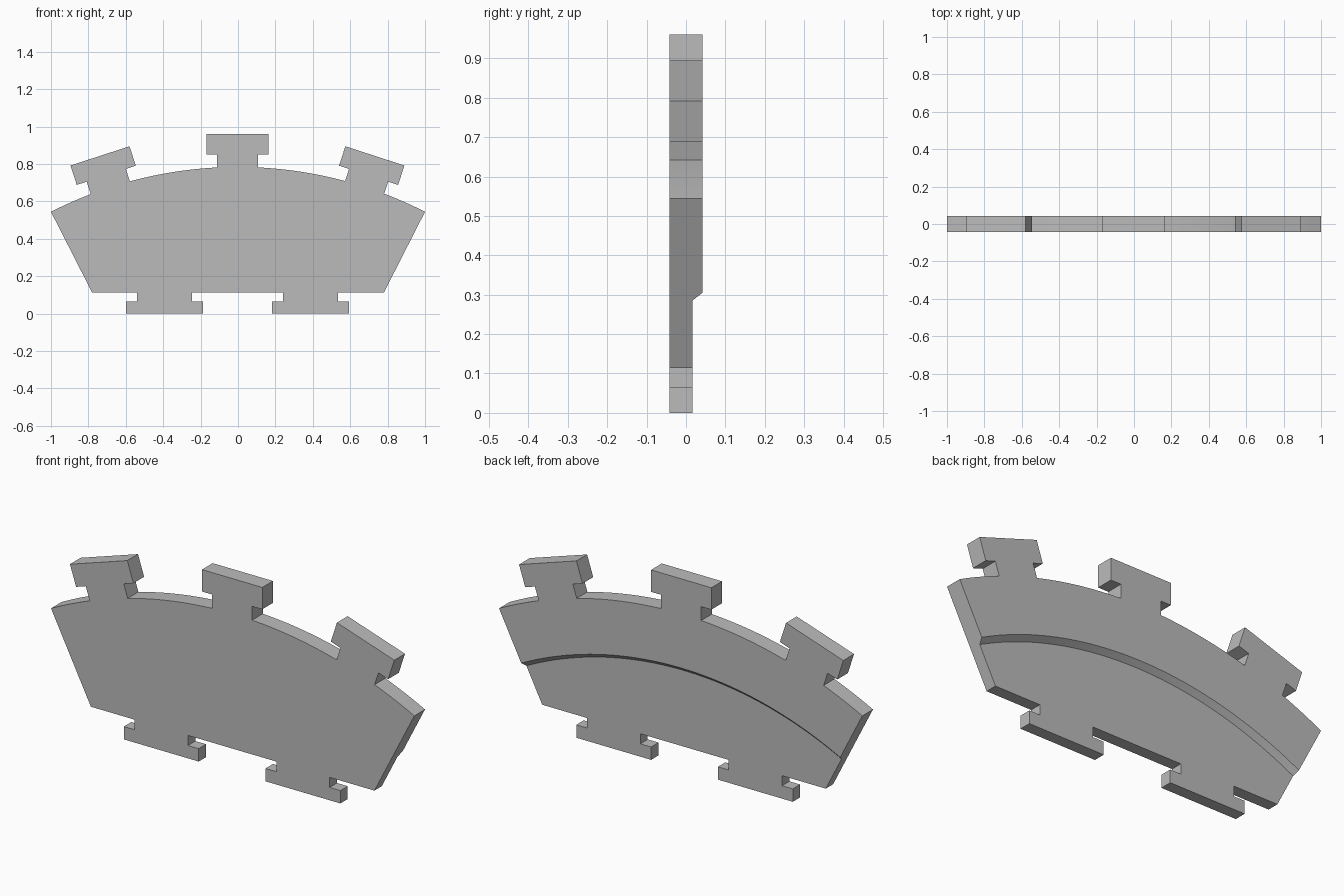
import bpy, bmesh
from math import radians, sin, cos, asin, sqrt, degrees
from mathutils import Matrix, Vector

cube = bpy.data.objects.get("Cube")
if cube:
    bpy.data.objects.remove(cube, do_unlink=True)

AXIS_Z = -1.418            # centre shared by all the arcs
RADIUS = 1 / sin(radians(27))
HALF = 0.042               # half of the plate thickness
BASE = 0.114               # straight lower edge
STEP_Y, STEP_R, STEP_RISE = 0.016, 1.911, 0.023
SHIFT = -0.003             # tabs sit slightly off centre
NECK, HEAD = 0.11, 0.166   # half widths of the upper tabs


def on_arc(angle):
    a = radians(angle)
    return (RADIUS * sin(a), AXIS_Z + RADIUS * cos(a))


def arc(start, end, steps=16):
    return [on_arc(start + (end - start) * i / steps) for i in range(steps + 1)]


def upper_tab(angle):
    """T-shaped tab pointing away from the arc centre."""
    low, high = 0.851 - AXIS_Z, 0.96 - AXIS_Z
    half = [(NECK, low), (HEAD, low), (HEAD, high)]
    local = [(-x, r) for x, r in half] + [(x, r) for x, r in reversed(half)]
    c, s = cos(radians(angle)), sin(radians(angle))
    return [(x * c + r * s + SHIFT, AXIS_Z + r * c - x * s) for x, r in local]


def lower_tab(centre):
    """Inverted T-shaped foot, listed from right to left."""
    half = [(0.147, BASE), (0.147, 0.064), (0.206, 0.064), (0.206, 0)]
    pts = half + [(-x, z) for x, z in reversed(half)]
    return [(centre + x + SHIFT, z) for x, z in pts]


# Outline: arched top with three tabs, radial ends, two feet
neck_angle = degrees(asin(NECK / RADIUS))
shift_angle = degrees(SHIFT / RADIUS)
outline, start = [], -27
for angle in (-18, 0, 18):
    mid = angle + shift_angle
    outline += arc(start, mid - neck_angle) + upper_tab(angle)
    start = mid + neck_angle
outline += arc(start, 27)
end_x = (BASE - AXIS_Z) * sin(radians(27)) / cos(radians(27))
outline += [(end_x, BASE)] + lower_tab(0.39) + lower_tab(-0.39) + [(-end_x, BASE)]

# Plate
bm = bmesh.new()
face = bm.faces.new([bm.verts.new((x, -HALF, z)) for x, z in outline])
solid = bmesh.ops.extrude_face_region(bm, geom=[face])
moved = [v for v in solid["geom"] if isinstance(v, bmesh.types.BMVert)]
bmesh.ops.translate(bm, verts=moved, vec=Vector((0, 2 * HALF, 0)))
bmesh.ops.recalc_face_normals(bm, faces=bm.faces)
mesh = bpy.data.meshes.new("arched_plate")
bm.to_mesh(mesh)
bm.free()
plate = bpy.data.objects.new("arched_plate", mesh)
bpy.context.collection.objects.link(plate)

# Conical cutter thins the lower back and leaves the sloped curved step
depth = 0.1
flare = STEP_R + STEP_RISE * depth / (HALF - STEP_Y)
bm = bmesh.new()
bmesh.ops.create_cone(bm, cap_ends=True, segments=360, radius1=STEP_R,
                      radius2=flare, depth=depth)
place = Matrix.Translation((0, STEP_Y + depth / 2, AXIS_Z)) @ Matrix.Rotation(radians(-90), 4, "X")
bmesh.ops.transform(bm, matrix=place, verts=bm.verts)
cut_mesh = bpy.data.meshes.new("step_cutter")
bm.to_mesh(cut_mesh)
bm.free()
cutter = bpy.data.objects.new("step_cutter", cut_mesh)
bpy.context.collection.objects.link(cutter)
cutter.hide_render = True

cut = plate.modifiers.new("step", "BOOLEAN")
cut.operation = "DIFFERENCE"
cut.solver = "EXACT"
cut.object = cutter
bpy.ops.object.select_all(action="DESELECT")
bpy.context.view_layer.objects.active = plate
plate.select_set(True)
bpy.ops.object.modifier_apply(modifier="step")
bpy.data.objects.remove(cutter, do_unlink=True)

# Plain grey
grey = bpy.data.materials.new("plain_grey")
grey.use_nodes = True
color = (0.5, 0.5, 0.5, 1)
grey.diffuse_color = color
grey.node_tree.nodes["Principled BSDF"].inputs["Base Color"].default_value = color
plate.data.materials.clear()
plate.data.materials.append(grey)
bpy.ops.object.shade_smooth_by_angle(angle=radians(25))
